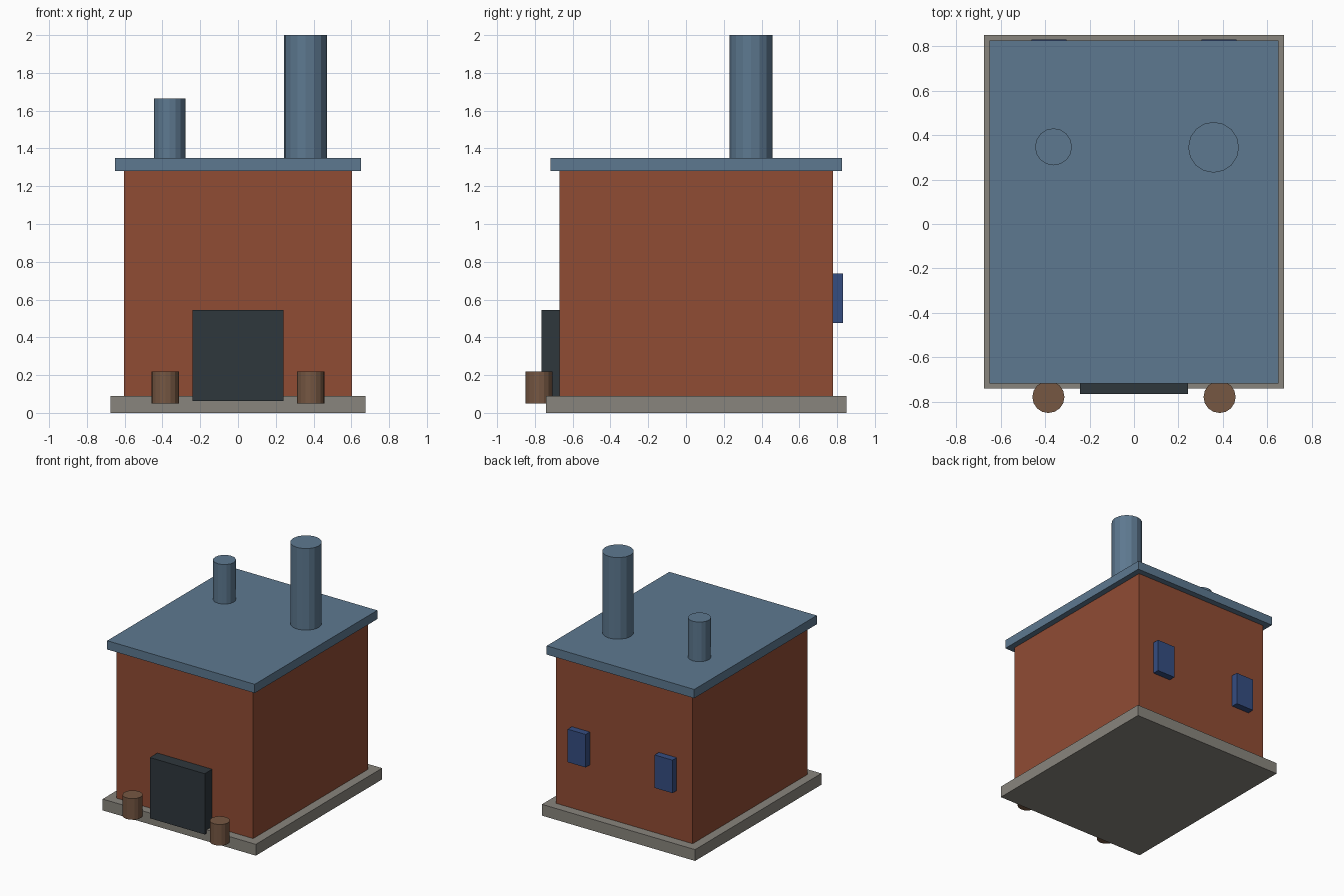
import bpy
import bmesh
from mathutils import Matrix, Vector

if "Cube" in bpy.data.objects:
    bpy.data.objects.remove(bpy.data.objects["Cube"], do_unlink=True)


def material(name, rgb):
    mat = bpy.data.materials.new(name)
    mat.use_nodes = True
    mat.diffuse_color = (*rgb, 1)
    mat.node_tree.nodes["Principled BSDF"].inputs["Base Color"].default_value = (*rgb, 1)
    return mat


brick = material("brick red", (0.28, 0.072, 0.034))
slate = material("slate blue", (0.11, 0.19, 0.28))
stone = material("stone grey", (0.25, 0.235, 0.205))
iron = material("dark iron", (0.028, 0.038, 0.046))
glass = material("window blue", (0.036, 0.075, 0.22))
wood = material("barrel brown", (0.18, 0.095, 0.055))


def finish(name, bm, mat):
    mesh = bpy.data.meshes.new(name)
    bm.to_mesh(mesh)
    bm.free()
    mesh.materials.append(mat)
    obj = bpy.data.objects.new(name, mesh)
    bpy.context.collection.objects.link(obj)
    return obj


def box(name, low, high, mat):
    low, high = Vector(low), Vector(high)
    bm = bmesh.new()
    place = Matrix.Translation((low + high) / 2) @ Matrix.Diagonal((*(high - low), 1))
    bmesh.ops.create_cube(bm, size=1, matrix=place)
    return finish(name, bm, mat)


def cylinder(name, x, y, radius, bottom, top, mat):
    bm = bmesh.new()
    bmesh.ops.create_cone(bm, cap_ends=True, segments=16, radius1=radius, radius2=radius,
                          depth=top - bottom,
                          matrix=Matrix.Translation((x, y, (bottom + top) / 2)))
    return finish(name, bm, mat)


# Building shell
box("foundation", (-0.675, -0.74, 0), (0.675, 0.85, 0.09), stone)
box("walls", (-0.603, -0.67, 0.09), (0.603, 0.777, 1.28), brick)
box("roof", (-0.65, -0.718, 1.28), (0.65, 0.825, 1.35), slate)

# Front door
box("door", (-0.242, -0.764, 0.062), (0.242, -0.67, 0.546), iron)

# Chimneys
cylinder("large_chimney", 0.358, 0.345, 0.114, 1.35, 2.0, slate)
cylinder("small_chimney", -0.362, 0.347, 0.083, 1.35, 1.665, slate)

# Barrels by the door and windows at the back
for side, sign in (("left", 1), ("right", -1)):
    cylinder(side + "_barrel", sign * 0.385, -0.778, 0.072, 0.05, 0.218, wood)
    x = sign * 0.383
    box(side + "_window", (x - 0.079, 0.777, 0.475), (x + 0.079, 0.83, 0.738), glass)
